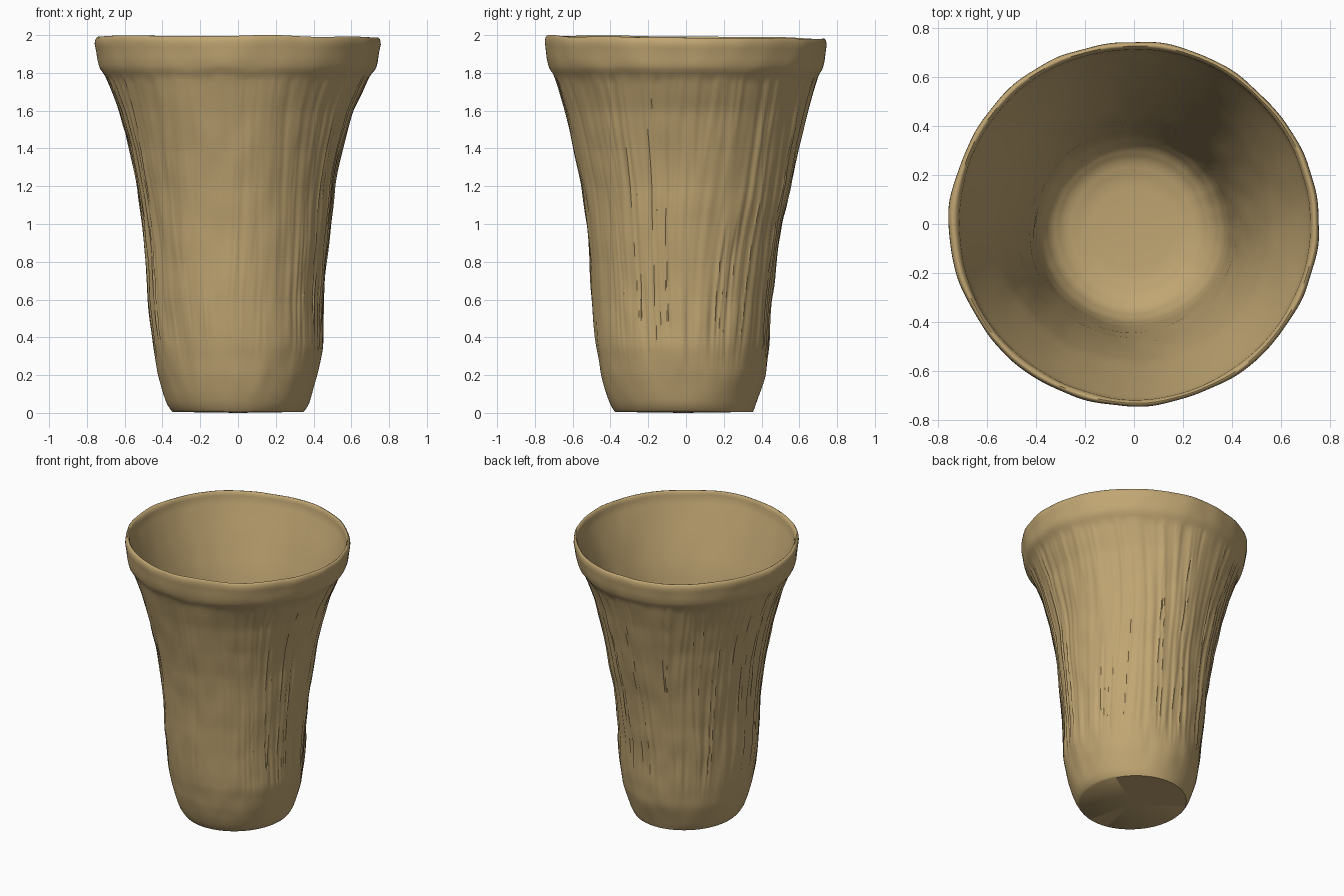
import bpy, bmesh, math
from mathutils import Vector, noise

if "Cube" in bpy.data.objects:
    bpy.data.objects.remove(bpy.data.objects["Cube"])

SEG = 360

# outer profile: height, half width in x, half width in y, centre x, centre y
OUT = [(0.005, .345, .365, 0, -.01), (.03, .37, .38, 0, -.015), (.1, .395, .405, 0, -.018),
       (.2, .423, .435, 0, -.015), (.35, .45, .457, 0, -.02), (.6, .465, .473, -.012, -.02),
       (.8, .478, .49, -.01, -.015), (1.0, .5, .517, -.01, -.008), (1.2, .526, .553, -.012, 0),
       (1.4, .565, .593, -.012, 0), (1.6, .62, .643, -.012, 0), (1.77, .69, .695, -.005, 0),
       (1.82, .72, .715, 0, 0), (1.9, .738, .734, 0, 0), (1.96, .754, .746, 0, 0)]
# inner profile: height and radius, from the rim down to the floor
INN = [(1.95, .715), (1.85, .68), (1.7, .628), (1.5, .562), (1.3, .515), (1.1, .475),
       (.9, .445), (.7, .422), (.5, .405), (.35, .395), (.25, .375), (.18, .335),
       (.14, .28), (.12, .2), (.115, .1)]


def at(table, z):
    for a, b in zip(table, table[1:]):
        if z <= b[0]:
            t = (z - a[0]) / (b[0] - a[0])
            return [p + (q - p) * t for p, q in zip(a, b)]
    return list(table[-1])


def smooth(t):
    t = max(0, min(1, t))
    return t * t * (3 - 2 * t)


def nz(a, z, f, fz, seed):
    return noise.noise(Vector((math.cos(a) * f, math.sin(a) * f, z * fz + seed)))


def rim_lift(a):
    # uneven rim height, lowest at the back right
    return -.016 * (.5 + .5 * math.cos(a - 1.2)) + .008 * nz(a, 0, 2, 1, 7)


def outer(a, z):
    _, rx, ry, cx, cy = [sum(v) / 3 for v in zip(at(OUT, max(z - .02, .005)), at(OUT, z), at(OUT, min(z + .02, 1.96)))]
    if z < .03:
        _, rx, ry, cx, cy = at(OUT, z)
    edge = 1.79 + .02 * nz(a, 0, 4, 1, 3)
    body = smooth((z - .2) / .3) * smooth((edge - z) / .03)
    # combed vertical grooves, weaker on the front
    strength = .35 + .65 * smooth((math.sin(a) + .95) / .5)
    comb = nz(a + .05 * math.sin(2 * z + 3 * a), z, 14, .8, 0)
    comb = .012 * comb - .010 * smooth((comb - .2) / .25)
    lump = .010 * nz(a, z, 1.8, 2.2, 20) + .006 * nz(a, z, 5, 5, 40)
    d = comb * body * strength + lump * smooth(z / .2)
    # slight lip standing over the grooved wall
    d += .008 * smooth((z - edge) / .03) * smooth((1.95 - z) / .1)
    lift = rim_lift(a) * smooth((z - 1.8) / .16)
    return Vector((cx + (rx + d) * math.cos(a), cy + (ry + d) * math.sin(a), z + lift))


def inner(a, z, r):
    d = (.008 * nz(a, z, 1.6, 2, 60) + .003 * nz(a, z, 5, 4, 80)) * smooth((r - .1) / .3)
    k = 1 - smooth((z - .8) / .8)
    lift = rim_lift(a) * smooth((z - 1.7) / .25)
    return Vector(((r + d) * math.cos(a) - .006 * k, (r + d) * math.sin(a) - .02 * k, z + lift))


bm = bmesh.new()
angles = [2 * math.pi * i / SEG for i in range(SEG)]
rings = []


def ring(f):
    rings.append([bm.verts.new(f(a)) for a in angles])


# outer wall
zs = [.005, .015, .03] + [.03 + 1.93 * i / 96 for i in range(1, 97)]
for z in zs:
    ring(lambda a: outer(a, z))
# rounded rim
for k in range(1, 8):
    t = math.pi * k / 8

    def lip(a):
        o, n = outer(a, 1.96), inner(a, 1.95, .715)
        p = o.lerp(n, .5 - .5 * math.cos(t))
        p.z += .042 * math.sin(t)
        return p
    ring(lip)
# inner wall and floor
for p, q in zip(INN, INN[1:]):
    for s in range(3):
        z, r = p[0] + (q[0] - p[0]) * s / 3, p[1] + (q[1] - p[1]) * s / 3
        ring(lambda a: inner(a, z, r))
ring(lambda a: inner(a, *INN[-1]))

for lo, hi in zip(rings, rings[1:]):
    for i in range(SEG):
        j = (i + 1) % SEG
        bm.faces.new((lo[i], lo[j], hi[j], hi[i]))
# caps: inside floor and underside
for loop, z, flip in ((rings[-1], .115, False), (rings[0], 0, True)):
    c = bm.verts.new((0, -.015, z))
    for i in range(SEG):
        j = (i + 1) % SEG
        bm.faces.new((loop[j], loop[i], c) if flip else (loop[i], loop[j], c))
bmesh.ops.recalc_face_normals(bm, faces=bm.faces)

me = bpy.data.meshes.new("clay_cup")
bm.to_mesh(me)
bm.free()
cup = bpy.data.objects.new("clay_cup", me)
bpy.context.collection.objects.link(cup)

clay = bpy.data.materials.new("tan clay")
clay.diffuse_color = (.53, .38, .17, 1)
clay.use_nodes = True
clay.node_tree.nodes["Principled BSDF"].inputs["Base Color"].default_value = clay.diffuse_color
me.materials.append(clay)

bpy.context.view_layer.objects.active = cup
cup.select_set(True)
bpy.ops.object.shade_smooth_by_angle(angle=math.radians(50))
